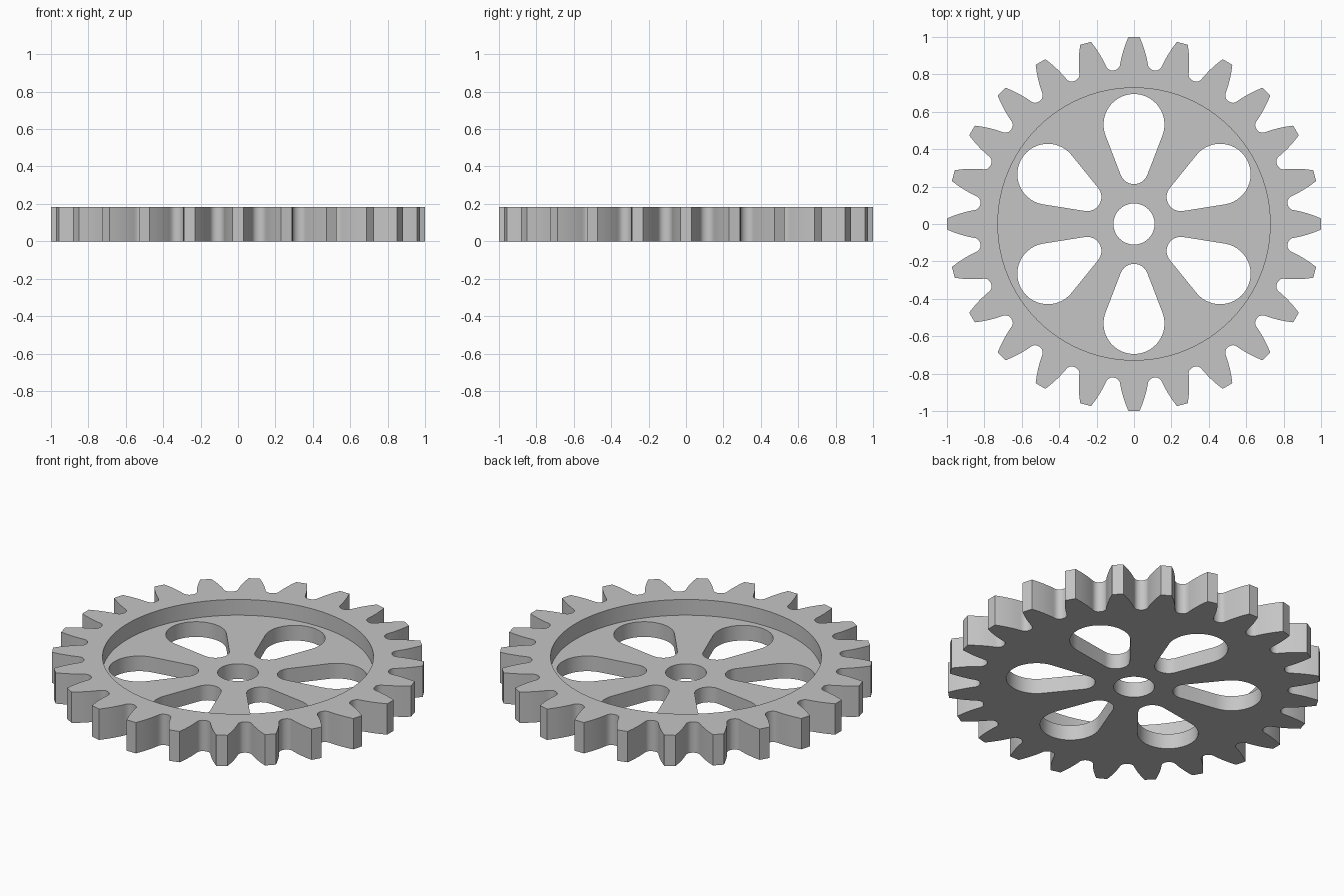
import bpy, bmesh
from math import sin, cos, asin, pi, radians

TEETH, SLOTS = 24, 6
HEIGHT, FLOOR = 0.183, 0.09

cube = bpy.data.objects.get("Cube")
if cube:
    bpy.data.objects.remove(cube, do_unlink=True)

steel = bpy.data.materials.new("grey_steel")
steel.use_nodes = True
colour = (0.56, 0.56, 0.56, 1)
steel.diffuse_color = colour
steel.node_tree.nodes["Principled BSDF"].inputs["Base Color"].default_value = colour


def turn(points, a):
    return [(x * cos(a) - y * sin(a), x * sin(a) + y * cos(a)) for x, y in points]


def arc(cy, r, start, end, n):
    return [(r * cos(start + (end - start) * i / n), cy + r * sin(start + (end - start) * i / n))
            for i in range(n + 1)]


def circle(r, n=96):
    return arc(0, r, 0, 2 * pi, n)[:-1]


def prism(name, outlines, z0, z1):
    """Extrude closed counter-clockwise outlines from z0 to z1."""
    bm = bmesh.new()
    for outline in outlines:
        low = [bm.verts.new((x, y, z0)) for x, y in outline]
        high = [bm.verts.new((x, y, z1)) for x, y in outline]
        bm.faces.new(low[::-1])
        bm.faces.new(high)
        for i in range(len(low)):
            j = (i + 1) % len(low)
            bm.faces.new((low[i], low[j], high[j], high[i]))
    mesh = bpy.data.meshes.new(name)
    bm.to_mesh(mesh)
    bm.free()
    obj = bpy.data.objects.new(name, mesh)
    bpy.context.collection.objects.link(obj)
    mesh.materials.append(steel)
    return obj


# Toothed blank: half a tooth flank, mirrored and repeated around the rim
flank = [(0.03, 1.0), (0.046, 0.96), (0.059, 0.92), (0.068, 0.885), (0.073, 0.86),
         (0.076, 0.845), (0.083, 0.833), (0.094, 0.825)]
root = (0.828 * sin(pi / TEETH), 0.828 * cos(pi / TEETH))
tooth = [root] + flank[::-1] + [(-x, y) for x, y in flank]
outline = [p for k in range(TEETH) for p in turn(tooth, 2 * pi * k / TEETH)]
gear = prism("gear_wheel", [outline], 0, HEIGHT)

# Teardrop slots between the spokes, plus the axle hole
big_y, big_r, small_y, small_r = 0.532, 0.163, 0.289, 0.076
a = asin((big_r - small_r) / (big_y - small_y))
drop = arc(big_y, big_r, -a, pi + a, 28) + arc(small_y, small_r, pi + a, 2 * pi - a, 16)
holes = [turn(drop, 2 * pi * k / SLOTS) for k in range(SLOTS)] + [circle(0.11, 48)]

# Cut the shallow recess in the top, then the through holes
cutters = [prism("recess_cutter", [circle(0.728)], FLOOR, HEIGHT + 0.1),
           prism("hole_cutter", holes, -0.1, HEIGHT + 0.1)]
bpy.ops.object.select_all(action='DESELECT')
gear.select_set(True)
bpy.context.view_layer.objects.active = gear
for cutter in cutters:
    cutter.hide_render = True
    mod = gear.modifiers.new(cutter.name, 'BOOLEAN')
    mod.operation = 'DIFFERENCE'
    mod.solver = 'EXACT'
    mod.object = cutter
    bpy.ops.object.modifier_apply(modifier=mod.name)
    bpy.data.objects.remove(cutter, do_unlink=True)

bpy.ops.object.shade_smooth_by_angle(angle=radians(30))
